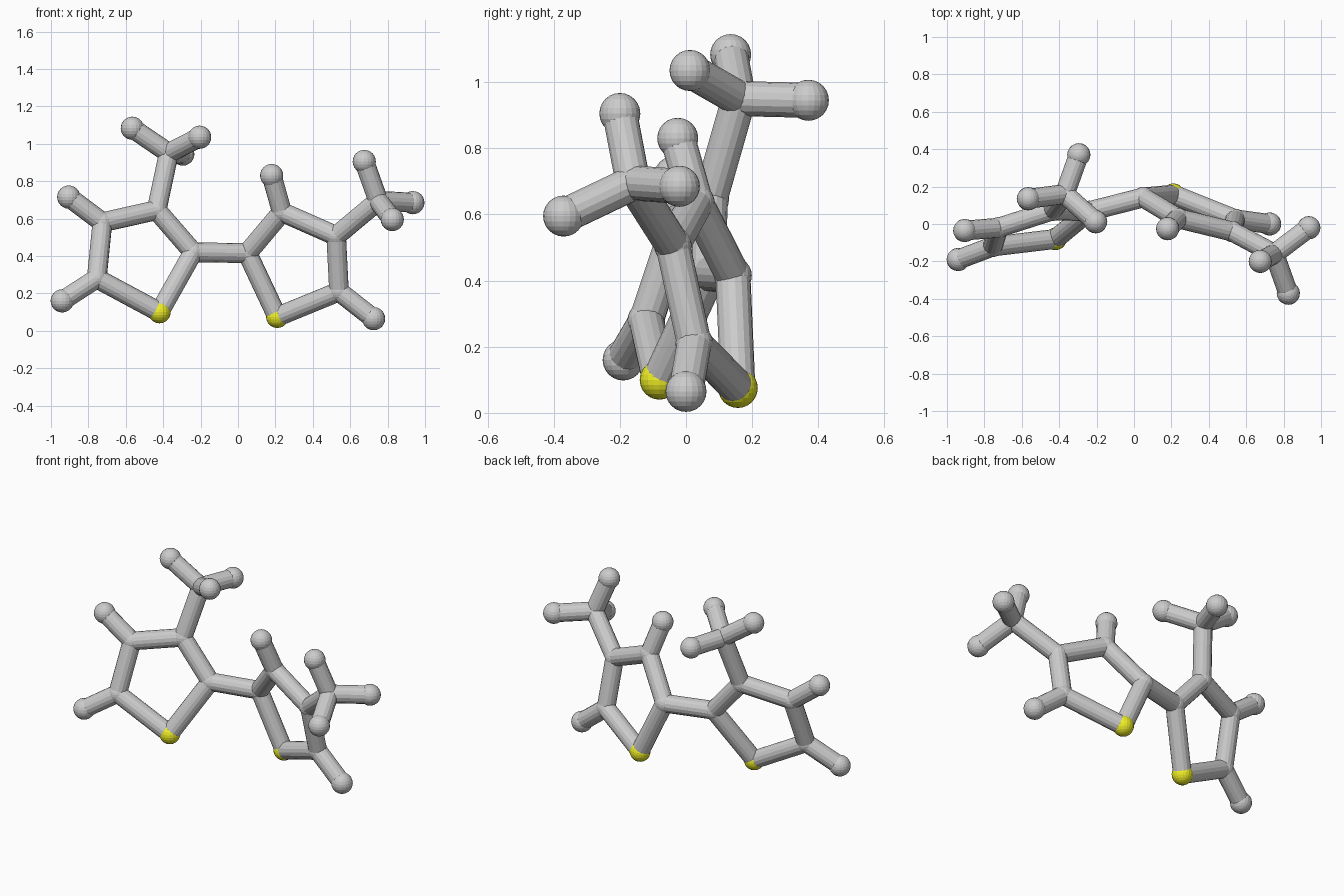
import bpy
from mathutils import Vector

if "Cube" in bpy.data.objects:
    bpy.data.objects.remove(bpy.data.objects["Cube"])

ATOM_R, BOND_R = 0.062, 0.053

yellow = bpy.data.materials.new("sulfur_yellow")
yellow.diffuse_color = (0.85, 0.85, 0.02, 1)
yellow.use_nodes = True
yellow.node_tree.nodes["Principled BSDF"].inputs["Base Color"].default_value = yellow.diffuse_color


def atom(name, pos, radius=ATOM_R, mat=None):
    bpy.ops.mesh.primitive_uv_sphere_add(segments=20, ring_count=12, radius=radius, location=pos)
    ob = bpy.context.object
    ob.name = name
    if mat:
        ob.data.materials.append(mat)


def bond(name, a, b):
    a, b = Vector(a), Vector(b)
    bpy.ops.mesh.primitive_cylinder_add(vertices=16, radius=BOND_R, depth=(b - a).length,
                                        end_fill_type='NOTHING', location=(a + b) / 2)
    ob = bpy.context.object
    ob.name = name
    ob.rotation_mode = 'QUATERNION'
    ob.rotation_quaternion = (b - a).to_track_quat('Z', 'Y')


# Each half: five-sided ring (sulfur first), single hydrogens and a methyl group
halves = {
    "left": dict(
        ring=[(-.42, -.08, .10), (-.755, -.12, .28), (-.725, -.02, .58), (-.435, .073, .645), (-.24, .068, .42)],
        hydrogens={1: (-.94, -.19, .16), 2: (-.905, -.035, .715)},
        methyl_on=3, methyl=(-.37, .16, .95),
        tips=[(-.565, .135, 1.083), (-.205, .012, 1.035), (-.295, .37, .945)]),
    "right": dict(
        ring=[(.21, .157, .075), (.54, .025, .21), (.525, -.04, .507), (.235, .03, .635), (.05, .142, .415)],
        hydrogens={1: (.725, 0, .065), 3: (.18, -.025, .83)},
        methyl_on=2, methyl=(.75, -.16, .695),
        tips=[(.675, -.2, .905), (.935, -.02, .685), (.825, -.37, .595)]),
}

for side, h in halves.items():
    ring = h["ring"]
    # ring atoms and bonds
    for i, p in enumerate(ring):
        if i == 0:
            atom(side + "_sulfur", p, 0.06, yellow)
        else:
            atom(side + "_ring_carbon", p, 0.057)
        bond(side + "_ring_bond", p, ring[(i + 1) % 5])
    # ring hydrogens
    for i, p in h["hydrogens"].items():
        atom(side + "_ring_hydrogen", p)
        bond(side + "_hydrogen_bond", ring[i], p)
    # methyl group
    m = h["methyl"]
    atom(side + "_methyl_carbon", m, 0.057)
    bond(side + "_methyl_stem", ring[h["methyl_on"]], m)
    for p in h["tips"]:
        atom(side + "_methyl_hydrogen", p)
        bond(side + "_methyl_bond", m, p)

# Bond joining the two rings
bond("bridge_bond", halves["left"]["ring"][4], halves["right"]["ring"][4])
